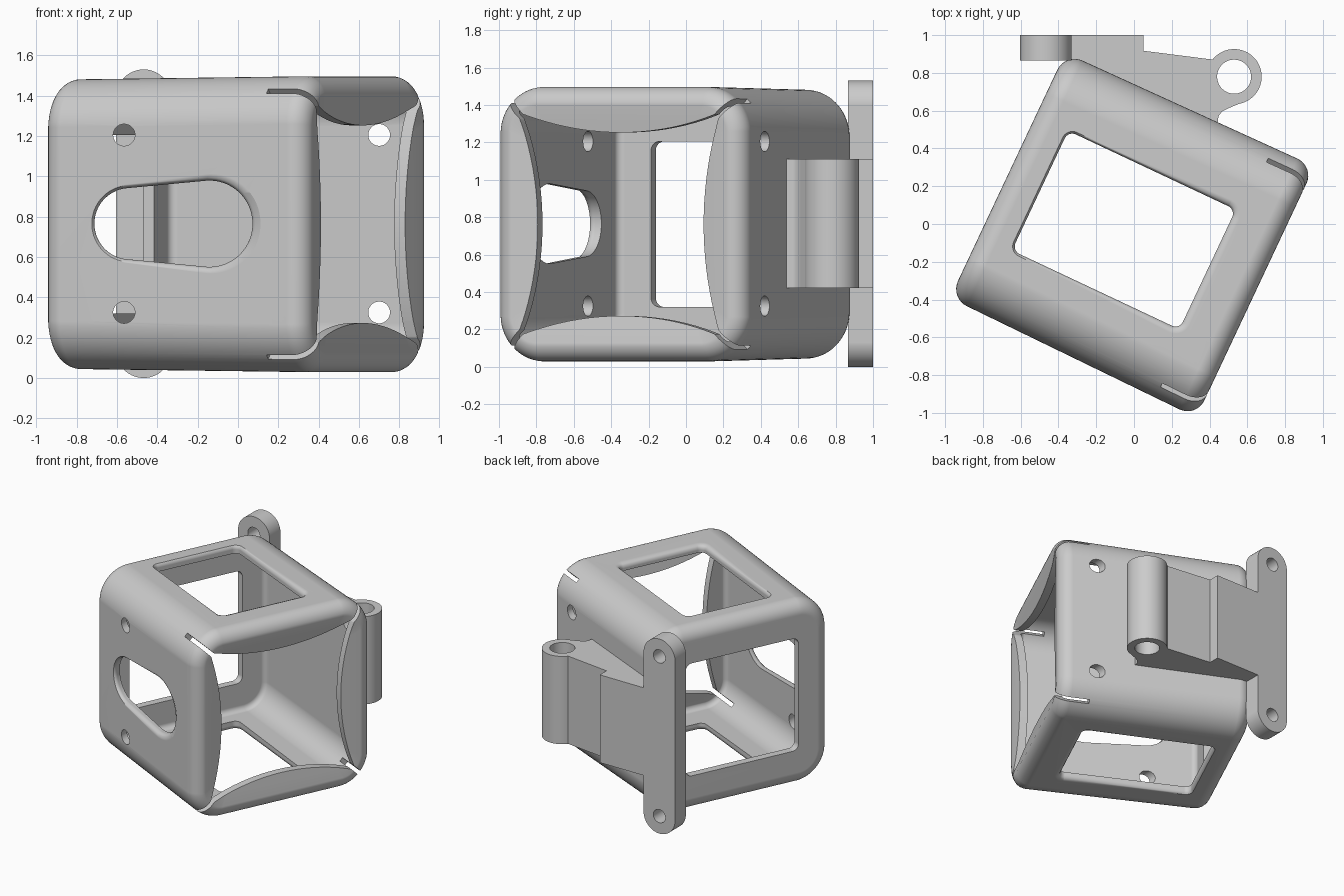
import bpy, bmesh
from math import sin, cos, pi, radians, sqrt, asin
from mathutils import Matrix, Vector

if "Cube" in bpy.data.objects:
    bpy.data.objects.remove(bpy.data.objects["Cube"])

M = Matrix.Rotation(radians(-25.2), 3, 'Z')      # cage axes (u, v, z) -> world
CO, SI = cos(radians(25.2)), sin(radians(25.2))
VC, ZC = -0.052, 0.7625                          # cage centre line
U0, U1 = -0.715, 0.735                           # closed end, open end
R, F, T = 0.25, 0.10, 0.06                       # corner radius, end fillet, wall


def cage(u, v, z):
    return M @ Vector((u, v, z))


def drilled(x, v, z):
    """Point on the cage plane v with world x, so holes run along world y."""
    return cage((x - SI * v) / CO, v, z)


def loft(name, rings):
    """Skin a solid through rings with equal point counts."""
    bm = bmesh.new()
    vs = [[bm.verts.new(p) for p in r] for r in rings]
    n = len(vs[0])
    for a, b in zip(vs, vs[1:]):
        for i in range(n):
            bm.faces.new((a[i], a[(i + 1) % n], b[(i + 1) % n], b[i]))
    bm.faces.new(vs[0])
    bm.faces.new(vs[-1])
    bmesh.ops.recalc_face_normals(bm, faces=bm.faces)
    me = bpy.data.meshes.new(name)
    bm.to_mesh(me)
    bm.free()
    ob = bpy.data.objects.new(name, me)
    bpy.context.collection.objects.link(ob)
    return ob


def hull(circles, grow=0.0, n=64):
    """Convex outline around circles (a, b, r)."""
    pts = []
    for k in range(n):
        t = 2 * pi * (k + 0.5) / n
        c, s = cos(t), sin(t)
        a, b, r = max(circles, key=lambda q: q[0] * c + q[1] * s + q[2])
        pts.append((a + (r + grow) * c, b + (r + grow) * s))
    return pts


def rect(a0, a1, b0, b1, r):
    return [(a, b, r) for a in (a0 + r, a1 - r) for b in (b0 + r, b1 - r)]


def cut(ob, cutters):
    for c in cutters:
        c.hide_render = True
        m = ob.modifiers.new("cut", 'BOOLEAN')
        m.operation, m.solver, m.object = 'DIFFERENCE', 'EXACT', c
    bpy.context.view_layer.objects.active = ob
    for m in list(ob.modifiers):
        bpy.ops.object.modifier_apply(modifier=m.name)
    for c in cutters:
        bpy.data.objects.remove(c)


def smooth(ob):
    bpy.ops.object.select_all(action='DESELECT')
    ob.select_set(True)
    bpy.context.view_layer.objects.active = ob
    bpy.ops.object.shade_smooth_by_angle(angle=radians(32))
    ob.modifiers.new("weighted", 'WEIGHTED_NORMAL').keep_sharp = True


def section(u, inset):
    """Rounded square cross-section of the slightly flaring cage."""
    h = 0.7175 + 0.0175 * (u - U0) / (U1 - U0) - inset
    c = rect(VC - h, VC + h, ZC - h, ZC + h, max(R - inset, 0.03))
    return [cage(u, v, z) for v, z in hull(c)]


def body(name, t):
    """Cage solid shrunk by t: filleted closed end, curled lip at open end."""
    f = F - t
    arc = [radians(90 * k / 8) for k in range(9)]
    prof = [(U0 + F - f * cos(a), F - f * sin(a)) for a in arc]
    prof += [(U1 - F + f * sin(a), F - f * cos(a)) for a in arc]
    prof.append((U1 - t - 0.035, 0.30))
    return loft(name, [section(u, i) for u, i in prof])


def flare(q=0.04):
    """(depth, grow) steps of a hole with a rounded outer rim."""
    steps = [(-0.1, q)]
    for k in range(7):
        a = radians(90 * k / 6)
        steps.append((q * sin(a) if k else 0.0, q - q * sqrt(max(0, 1 - (1 - sin(a)) ** 2))))
    return steps + [(0.2, 0.0)]


# cage shell
shell = body("cage_shell", 0.0)
cutters = [body("cavity", T)]

# open end: four lips bulging inwards
C, SAG, N = 0.60, 0.11, 20
rad = (C * C + SAG * SAG) / (2 * SAG)
outline = []
for side in range(4):
    for k in range(N):
        s = -C + 2 * C * k / N
        d = C - (sqrt(rad * rad - s * s) - (rad - SAG))
        t = side * pi / 2
        outline.append((d * cos(t) - s * sin(t), d * sin(t) + s * cos(t)))
cutters.append(loft("opening", [[cage(u, VC + a, ZC + b) for a, b in outline] for u in (0.52, 0.9)]))

# corner slots
for sa in (-1, 1):
    for sb in (-1, 1):
        w = 0.011
        quad = [(0.5 - w, 0.5 + w), (0.5 + w, 0.5 - w), (0.8 + w, 0.8 - w), (0.8 - w, 0.8 + w)]
        cutters.append(loft("slot", [[cage(u, VC + sa * a, ZC + sb * b) for a, b in quad]
                                     for u in (0.495, 0.92)]))

# top and bottom windows with rounded rims
win = rect(-0.525, 0.455, -0.402, 0.298, 0.045)
for s in (-1, 1):
    cutters.append(loft("window", [[cage(u, v, ZC + s * (0.732 - d)) for u, v in hull(win, g)]
                                   for d, g in flare()]))

# closed end window
win = rect(-0.515, 0.411, 0.32, 1.205, 0.05)
cutters.append(loft("end_window", [[cage(u, v, z) for v, z in hull(win)] for u in (-0.85, -0.55)]))

# tapered oval in the front wall
oval = [(-0.535, 0.765, 0.177), (-0.142, 0.765, 0.214)]
cutters.append(loft("oval", [[drilled(x, -0.783 + d, z) for x, z in hull(oval, g)]
                             for d, g in flare()]))

# screw holes in front and back walls
for x, v in ((-0.565, -0.76), (0.70, 0.66)):
    for z in (0.325, 1.205):
        cutters.append(loft("screw", [[drilled(a, v + d, b) for a, b in hull([(x, z, 0.054)], n=32)]
                                      for d in (-0.15, 0.15)]))
cut(shell, cutters)
smooth(shell)


def along_y(name, circles, y0, y1):
    return loft(name, [[Vector((x, y, z)) for x, z in hull(circles)] for y in (y0, y1)])


def along_z(name, pts, z0, z1):
    return loft(name, [[Vector((x, y, z)) for x, y in pts] for z in (z0, z1)])


# mounting plate with two bolt holes
PX, PR = -0.468, 0.137
plate = along_y("mounting_plate", [(PX, PR, PR), (PX, 1.53 - PR, PR)], 0.865, 1.0)
cut(plate, [along_y("bolt", [(PX, z, 0.052)], 0.8, 1.1) for z in (PR, 1.53 - PR)])
smooth(plate)

# hinge arm joining plate, cage and barrel
arm = along_z("hinge_arm", [
    (-0.47, 1.0), (0.05, 1.0), (0.05, 0.917), (0.42, 0.87), (0.41, 0.78), (0.45, 0.69),
    (0.53, 0.66), (0.59, 0.65), (0.50, 0.613), (0.465, 0.595), (0.447, 0.57), (0.44, 0.51),
    (-0.2, 0.80), (-0.30, 0.85), (-0.33, 0.866), (-0.47, 0.866)], 0.42, 1.11)
smooth(arm)

# hinge barrel
barrel = along_z("hinge_barrel", hull([(0.53, 0.78, 0.146)]), 0.42, 1.11)
cut(barrel, [along_z("pin", hull([(0.53, 0.78, 0.09)]), 0.3, 1.2)])
smooth(barrel)
